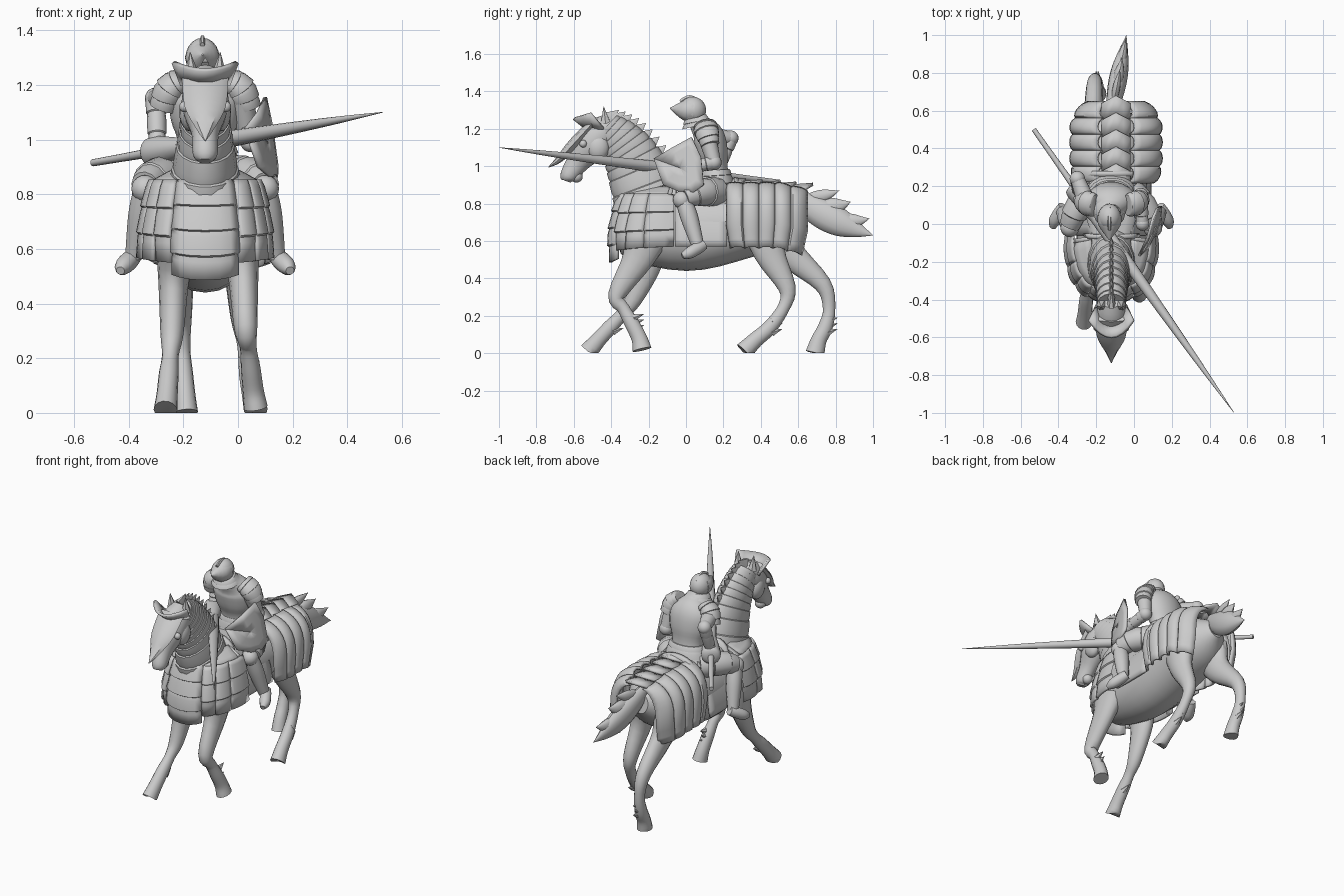
import bpy, bmesh
from math import sin, cos, pi, radians
from mathutils import Vector

if "Cube" in bpy.data.objects:
    bpy.data.objects.remove(bpy.data.objects["Cube"])

CX = -0.12  # centre line of horse and rider


def finish(name, bm, thick=0):
    bmesh.ops.recalc_face_normals(bm, faces=bm.faces)
    me = bpy.data.meshes.new(name)
    bm.to_mesh(me)
    bm.free()
    ob = bpy.data.objects.new(name, me)
    bpy.context.collection.objects.link(ob)
    if thick:
        m = ob.modifiers.new("thickness", 'SOLIDIFY')
        m.thickness, m.offset = thick, 0
    bpy.ops.object.select_all(action='DESELECT')
    ob.select_set(True)
    bpy.context.view_layer.objects.active = ob
    bpy.ops.object.shade_smooth_by_angle(angle=radians(38))
    return ob


def spline(p, t):
    i = min(int(t), len(p) - 2)
    f = t - i
    a, b, c, d = (p[max(0, min(len(p) - 1, j))] for j in (i - 1, i, i + 1, i + 2))
    return [0.5 * (2*B + (C-A)*f + (2*A-5*B+4*C-D)*f*f + (3*B-A-3*C+D)*f**3) for A, B, C, D in zip(a, b, c, d)]


def loft(name, pts, seg=12, k=4, bands=0, amp=0.06, flat=1):
    """Tube through (x, y, z, side radius[, depth radius]); bands give overlapping lames."""
    pts = [(*p[:3], p[3] * flat, p[-1]) for p in pts]
    n = len(pts) - 1
    if bands:
        ts = [((b + f) / bands * n, 1 + amp * g) for b in range(bands) for f, g in ((0.02, -1), (0.3, .5), (0.97, 1))]
    else:
        ts = [(i / k, 1) for i in range(n * k + 1)]
    bm, rings = bmesh.new(), []
    for t, g in ts:
        q = spline(pts, t)
        a, b = spline(pts, max(0, t - .05)), spline(pts, min(n, t + .05))
        d = (Vector(b[:3]) - Vector(a[:3])).normalized()
        s = Vector((1, 0, 0))
        s = (s - d * d.dot(s)).normalized()
        w = d.cross(s)
        ring = []
        for j in range(seg):
            th = 2 * pi * j / seg
            v = Vector(q[:3]) + (s * cos(th) * max(q[3], .001) + w * sin(th) * max(q[4], .001)) * g
            v.z = max(v.z, 0)
            ring.append(bm.verts.new(v))
        rings.append(ring)
    for r0, r1 in zip(rings, rings[1:]):
        for j in range(seg):
            bm.faces.new((r0[j], r0[j-1], r1[j-1], r1[j]))
    bm.faces.new(rings[0])
    bm.faces.new(rings[-1])
    return finish(name, bm)


def patch(name, f, nu, nv, thick=0.016):
    vs = [j / nv for j in range(nv + 1)] if isinstance(nv, int) else nv
    bm = bmesh.new()
    g = [[bm.verts.new(f(i / nu, v)) for i in range(nu + 1)] for v in vs]
    for a, b in zip(g, g[1:]):
        for i in range(nu):
            bm.faces.new((a[i], a[i+1], b[i+1], b[i]))
    return finish(name, bm, thick)


def ball(name, c, r):
    bm = bmesh.new()
    bmesh.ops.create_uvsphere(bm, u_segments=16, v_segments=10, radius=1)
    r = r if isinstance(r, tuple) else (r, r, r)
    for v in bm.verts:
        v.co = Vector(c) + Vector(a * b for a, b in zip(v.co, r))
    return finish(name, bm)


def spike(name, a, b, r, flat=1.0):
    return loft(name, [(*a, r), (*b, .001)], 6, 1, flat=flat)


def mid(*rows):  # rows (y, z, side, depth) in the middle plane of the horse
    return [(CX, *r) for r in rows]


# horse body, neck and head
loft("horse_body", mid((-.38, .68, .06, .08), (-.31, .68, .15, .17), (0, .655, .19, .215),
     (.3, .69, .19, .185), (.5, .735, .18, .155), (.63, .76, .05, .06)), 24)
loft("horse_neck", mid((-.17, .74, .15, .2), (-.27, 1, .1, .16), (-.35, 1.13, .085, .125), (-.43, 1.21, .075, .085)), 18, bands=10, amp=.025)
loft("horse_head", mid((-.4, 1.23, .06), (-.46, 1.17, .083, .095), (-.52, 1.1, .08, .09), (-.58, 1.02, .05, .062),
     (-.63, .945, .045), (-.64, .92, .025)), 16)
ball("horse_chin", (CX, -.585, .945), .033)
# head armour with its nose point and flared brow
loft("face_plate", mid((-.5, 1.23, .085, .025), (-.6, 1.12, .075, .03), (-.68, 1.035, .03, .018), (-.735, .995, .002)), 8)
patch("brow_crest", lambda u, v: Vector((CX + (u*2-1) * (.085 + .032 * v), -.53 - .07 * v + .09 * abs(u*2-1)**2,
      1.2 + .055 * v + .028 * v * (u*2-1)**2)), 8, 2)
for s in (-1, 1):
    spike("horse_ear", (CX + s * .05, -.43, 1.23), (CX + s * .055, -.44, 1.32), .03)
    ball("horse_eye_rim", (CX + s * .075, -.55, 1.12), .02)
    ball("cheek_guard", (CX + s * .055, -.47, 1.1), (.04, .06, .07))
# mane
for i in range(9):
    t = i / 8
    y, z = -.4 + .29 * t, 1.27 - .2 * t * t - .04 * t
    spike("mane_lock", (CX, y - .02, z - .02), (CX, y + .04, z + .03), .05, .45)
# tail: the long strand and its side locks
for y0, z0, y1, z1, r in ((.58, .84, 1, .63, .085), (.64, .83, .82, .87, .035), (.7, .78, .88, .81, .05), (.78, .71, .98, .72, .045)):
    def strand(t):
        y, z = y0 + (y1 - y0) * t, z0 + (z1 - z0) * t - .08 * r / .085 * t * (1 - t)
        return (CX + .08 * (y - .58) / .42, y, z, r * (.5 + 2 * t * (1 - t)) * (1 - t ** 4))
    loft("tail_strand", [strand(i / 5) for i in range(6)], flat=.6)

# horse legs: x at top and hoof, then (y, z) joints; all share one thickness rule
depth = (.13, .085, .048, .034, .04, .043, .052)
for name, x0, x1, joints in (
    ("front_leg_right", -.23, -.265, ((-.22, .62), (-.21, .48), (-.28, .29), (-.34, .21), (-.4, .145), (-.47, .07), (-.52, .01))),
    ("front_leg_left", .01, .065, ((-.22, .62), (-.26, .5), (-.37, .31), (-.335, .24), (-.29, .16), (-.25, .08), (-.235, .02))),
    ("hind_leg_right", -.22, -.19, ((.48, .68), (.55, .54), (.73, .37), (.765, .24), (.745, .14), (.71, .07), (.69, 0))),
    ("hind_leg_left", -.01, .065, ((.42, .68), (.45, .53), (.54, .35), (.525, .25), (.45, .14), (.37, .07), (.31, .01)))):
    pts = [(x0 + (x1 - x0) * i / 6, y, z, min(.9 * d, .025 + .36 * d), d) for i, ((y, z), d) in enumerate(zip(joints, depth))]
    loft(name, pts, 14)
    f = Vector(pts[4][:3])
    for i in (-1, 0, 1):  # fetlock feathers
        spike("fetlock_tuft", f + Vector((.01 * i * i, .01, .03 * i)), f + Vector((.01 * i * i, .065, .03 * i + .02)), .022)


# chest barding: lamed panels around a U-shaped plan
def chest(deg, sc, z):
    c, s = cos(radians(deg)), sin(radians(deg))
    return Vector((CX + .232 * sc * (abs(c) ** .82) * (1 if c > 0 else -1), -.065 - .335 * sc * abs(s) ** .78, z))


edges = [176, 202, 223, 243, 297, 317, 338, 364]
for i, (a0, a1) in enumerate(zip(edges, edges[1:])):
    rows, low = (4, .5) if i == 3 else (3, .54)

    def panel(u, v):
        puff = .035 * sin(pi * u) ** .6 if 0 < u < 1 else 0
        bell = .83 + .17 * min(1, v * 1.6) ** .7 - (.14 * max(0, v - .6) if 1 < i < 5 else 0)
        dip = .02 * sin(pi * u) * v if i == 3 else .025 * v * abs(i + u - 3.5) / 3.5
        return chest(a0 + (a1 - a0) * u, bell + puff + .03 * (v * rows % 1), .85 + (low - .85) * v + (-dip if i == 3 else dip))
    patch("chest_panel", panel, 6, [(r + f) / rows for r in range(rows) for f in (0, .25, .94)])
patch("chest_collar", lambda u, v: chest(176 + 188 * u, .86 - .4 * v, .84 + .05 * v), 32, 3)

# rump barding: curved strips down each side plus a ridged spine plate
RX = -.095
for s in (-1, 1):
    for n in range(5):
        def strip(u, v):
            y = .22 + .085 * (n + u)
            w = .218 - 3.5 * max(0, y - .5) ** 2 - .3 * max(0, .3 - y)
            a = pi / 2 * (.15 + .85 * min(1, v / .7))
            drop = max(0, v - .7) / .3
            puff = .022 * sin(pi * u) ** .5 if 0 < u < 1 else 0
            return Vector((RX + s * (sin(a) ** .75 * w * (1 - .04 * drop) + puff), y - .03 * drop * (u + n - 2) / 3,
                           .69 + .215 * abs(cos(a)) ** .75 - .13 * drop + puff * .4 - .25 * max(0, y - .5)))
        patch("rump_strip", strip, 6, 10)
for i in range(5):
    patch("spine_plate", lambda u, v: Vector((RX + (u*2-1) * .075, .18 + .09 * i + .1 * v + .04 * (1 - abs(u*2-1)),
          .92 - .025 * abs(u*2-1) + .008 * v - .006 * i)), 4, 1)

# saddle with bows and flaps
loft("saddle_seat", mid((-.07, .87, .1, .03), (.1, .85, .15, .045), (.22, .88, .14, .04)), 14)
for name, y in (("saddle_pommel", -.06), ("saddle_cantle", .24)):
    patch(name, lambda u, v: Vector((CX + .14 * cos(pi * u), y * (1 + .12 * v), .8 + .14 * v * abs(sin(pi * u)) ** .6)), 12, 2, .025)
for s in (-1, 1):
    patch("saddle_flap", lambda u, v: Vector((CX + s * (.1 + .105 * sin(pi / 2 * v)), -.06 + .28 * u, .87 - .3 * v)), 6, 8)

# rider torso, skirt and helmet
loft("rider_torso", mid((.17, .82, .12, .09), (.155, .98, .1, .07), (.14, 1.07, .125, .085),
     (.12, 1.16, .13, .085), (.08, 1.22, .075, .06), (.06, 1.26, .05)), 18)
loft("fauld_skirt", mid((.16, .98, .11, .075), (.17, .83, .15, .11)), 18, bands=4, amp=.03)
ball("helmet_bowl", (-.13, .035, 1.3), (.062, .073, .072))
loft("helmet_visor", [(-.13, .045, 1.3, .065), (-.13, -.01, 1.3, .057), (-.13, -.085, 1.31, .003)], 10)
loft("helmet_comb", [(-.13, -.03, 1.345, .012), (-.13, .02, 1.368, .014), (-.13, .085, 1.34, .012)], 6, flat=.7)
loft("helmet_neck_guard", [(-.13, .05, 1.26, .06), (-.13, .06, 1.215, .08)], 14, bands=2)

# rider arms and legs, mirrored apart from the elbow and hand places
for s, elbow, hand in ((-1, (-.3, .24, 1.15), (-.295, .165, .965)), (1, (.035, .15, 1.02), (.045, 0, .99))):
    def at(x, y, z, *r):
        return (CX + s * x, y, z, *r)
    loft("upper_arm", [at(.13, .11, 1.165, .05), (*elbow, .037)])
    loft("forearm", [(*elbow, .038), (*hand, .03)], bands=3)
    ball("elbow_guard", elbow, .041)
    ball("gauntlet", hand, .036)
    loft("shoulder_lames", [at(.085, .1, 1.22, .04, .06), at(.13, .11, 1.185, .054, .065), at(.155, .13, 1.115, .048)], 14, bands=4, amp=.05)
    loft("thigh", [at(.09, .17, .86, .082), at(.18, .08, .86, .072), at(.22, -.01, .83, .052)], bands=3, amp=.04)
    ball("knee_guard", at(.22, -.02, .82), .05)
    loft("shin", [at(.22, -.01, .81, .044), at(.235, .02, .72, .047), at(.26, .065, .57, .033)])
    loft("foot", [at(.255, .095, .58, .028), at(.275, .06, .56, .034), at(.3, .015, .535, .032), at(.31, -.02, .52, .016)], 10)

# lance with flared hand guard
A, B = Vector((-.53, .5, .915)), Vector((.53, -1, 1.1))
for name, prof in (("lance", ((0, .013), (.2, .018), (.29, .033), (.5, .03), (.8, .016), (1, .001))),
                   ("lance_hand_guard", ((.195, .03), (.205, .056), (.24, .054), (.31, .034)))):
    loft(name, [(*A.lerp(B, t), r) for t, r in prof], 14)

# shield: gently bowed plate hung on the left side
outline = [(-.17, 1.04), (-.07, 1.1), (.03, 1.155), (.08, 1.05), (.095, .9), (.04, .86), (-.04, .865), (-.12, .9)]


def shield(u, v):
    y, z = outline[round(u * 8) % 8]
    y, z = -.03 + (y + .03) * v, .99 + (z - .99) * v
    return Vector((.1 + .35 * y + .13 * (1.1 - z) - 1.1 * (y + .03) ** 2, y, z))


patch("shield", shield, 8, (.01, .35, .7, 1), .014)
